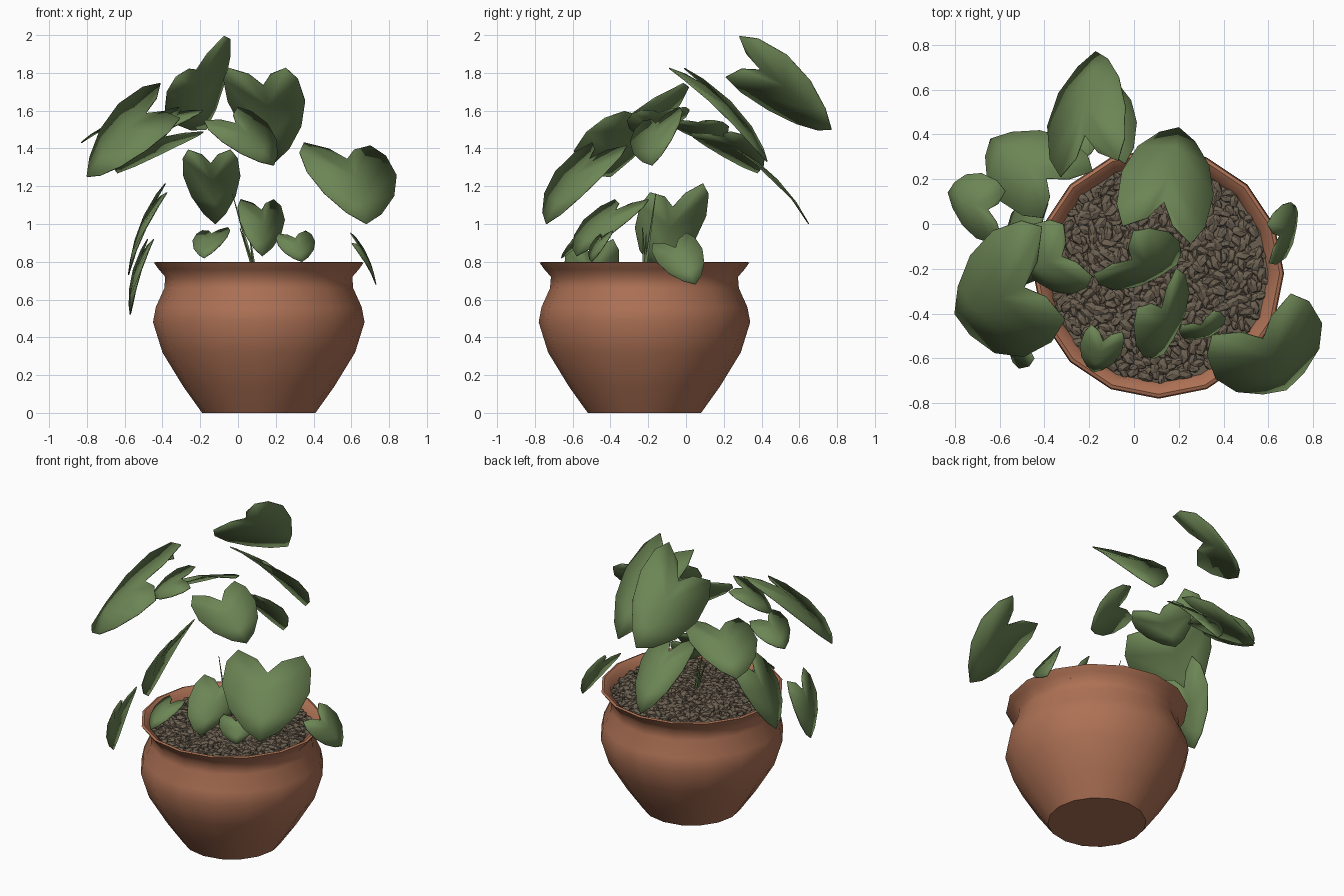
import bpy, bmesh, math, random
from mathutils import Vector, Matrix

if "Cube" in bpy.data.objects:
    bpy.data.objects.remove(bpy.data.objects["Cube"])

random.seed(4)
CX, CY = 0.11, -0.22          # pot axis


def material(name, rgb):
    m = bpy.data.materials.new(name)
    m.diffuse_color = (*rgb, 1)
    m.use_nodes = True
    m.node_tree.nodes["Principled BSDF"].inputs["Base Color"].default_value = m.diffuse_color
    return m


TERRACOTTA = material("terracotta", (0.42, 0.165, 0.09))
LEAF = material("leaf green", (0.15, 0.235, 0.09))
GRAVEL = material("gravel brown", (0.15, 0.118, 0.083))


def make_object(name, bm, mat, smooth=None):
    me = bpy.data.meshes.new(name)
    bm.to_mesh(me)
    bm.free()
    ob = bpy.data.objects.new(name, me)
    bpy.context.collection.objects.link(ob)
    me.materials.append(mat)
    if smooth:
        bpy.ops.object.select_all(action='DESELECT')
        ob.select_set(True)
        bpy.context.view_layer.objects.active = ob
        bpy.ops.object.shade_smooth_by_angle(angle=math.radians(smooth))
    return ob


def lathe(name, profile, sides, mat, cap_first=False, cap_last=False):
    bm = bmesh.new()
    rings = []
    for r, z in profile:
        rings.append([bm.verts.new((CX + r * math.cos(2 * math.pi * i / sides),
                                    CY + r * math.sin(2 * math.pi * i / sides), z))
                      for i in range(sides)])
    for a, b in zip(rings, rings[1:]):
        for i in range(sides):
            j = (i + 1) % sides
            bm.faces.new((a[i], a[j], b[j], b[i]))
    if cap_first:
        bm.faces.new(rings[0][::-1])
    if cap_last:
        bm.faces.new(rings[-1])
    return make_object(name, bm, mat, 50)


# Pot: bulging body, neck, flared lip and inner wall
lathe("pot", [(0.30, 0), (0.40, 0.14), (0.51, 0.32), (0.56, 0.48), (0.545, 0.56),
              (0.50, 0.66), (0.495, 0.72), (0.53, 0.76), (0.555, 0.795),
              (0.54, 0.80), (0.50, 0.775), (0.48, 0.70)], 16, TERRACOTTA, cap_first=True)

# Soil bed, slightly domed
lathe("soil", [(0.49, 0.735), (0.30, 0.755), (0.10, 0.77)], 16, GRAVEL, cap_last=True)

# Gravel stones scattered over the soil
bm = bmesh.new()
COUNT = 560
for k in range(COUNT):
    r = 0.475 * math.sqrt((k + 0.5) / COUNT)
    a = k * 2.39996 + random.uniform(-0.05, 0.05)
    size = random.uniform(0.020, 0.036)
    mat = (Matrix.Translation((CX + r * math.cos(a), CY + r * math.sin(a), 0.778 - 0.07 * r))
           @ Matrix.Rotation(random.uniform(0, 6.28), 4, 'Z')
           @ Matrix.Rotation(random.uniform(-0.6, 0.6), 4, 'X')
           @ Matrix.Diagonal((size * 1.25, size * 0.8, size * 0.6, 1)))
    bmesh.ops.create_icosphere(bm, subdivisions=1, radius=1, matrix=mat)
make_object("gravel", bm, GRAVEL)

# Half of a heart-shaped leaf: (across, along); first four points are the midrib
SHAPE = [(0, .2), (0, .45), (0, .75), (0, 1),
         (.3, .04), (.8, -.06), (1.04, .1), (1.08, .38), (.84, .66), (.42, .88)]
FACES = [(0, 4, 5, 1), (1, 5, 6), (1, 6, 7, 2), (2, 7, 8), (2, 8, 9, 3)]


def leaf(name, tip, left, right):
    t, l, r = Vector(tip), Vector(left), Vector(right)
    mid = (l + r) / 2
    across, along = (r - l) / 2, t - mid
    n = across.cross(along).normalized()
    if n.z < 0:                       # keep the upper side facing up
        across, n = -across, -n
    bm = bmesh.new()

    def point(u, v):
        bulge = 0.28 * v * (1 - v) * along.length - 0.05 * abs(u) * across.length
        return bm.verts.new(mid + across * u + along * v + n * bulge)

    rhs = [point(u, v) for u, v in SHAPE]
    lhs = rhs[:4] + [point(-u, v) for u, v in SHAPE[4:]]
    for f in FACES:
        bm.faces.new([rhs[i] for i in f])
        bm.faces.new([lhs[i] for i in reversed(f)])
    ob = make_object(name, bm, LEAF, 50)
    sol = ob.modifiers.new("thickness", 'SOLIDIFY')
    sol.thickness = 0.006
    sol.offset = 0


# Upper leaves: tip, left shoulder, right shoulder
UPPER = [
    ((0.68, -0.74, 1.00), (0.32, -0.55, 1.42), (0.76, -0.32, 1.40)),
    ((-0.80, -0.40, 1.25), (-0.46, 0.02, 1.76), (-0.33, -0.50, 1.53)),
    ((-0.17, 0.77, 1.50), (-0.37, 0.24, 1.74), (-0.05, 0.33, 2.01)),
    ((0.20, 0.43, 1.33), (-0.08, 0.04, 1.81), (0.30, -0.06, 1.81)),
    ((-0.64, 0.38, 1.27), (-0.46, 0.02, 1.48), (-0.18, 0.28, 1.49)),
    ((-0.12, 0.65, 1.00), (-0.29, 0.30, 1.38), (-0.01, 0.30, 1.38)),
    ((-0.83, 0.14, 1.43), (-0.61, -0.09, 1.55), (-0.59, 0.18, 1.55)),
    ((0.19, -0.18, 1.31), (-0.18, -0.26, 1.53), (0.04, -0.02, 1.62)),
    ((-0.50, -0.20, 1.45), (-0.35, 0.02, 1.62), (-0.19, -0.27, 1.60)),
]
# Lower leaves around the rim
LOWER = [
    ((0.13, -0.58, 0.83), (0.00, -0.42, 1.12), (0.22, -0.20, 1.12)),
    ((0.34, -0.50, 0.80), (0.20, -0.47, 0.94), (0.38, -0.39, 0.96)),
    ((0.73, 0.05, 0.68), (0.62, -0.19, 0.88), (0.61, 0.03, 0.95)),
    ((-0.18, -0.66, 0.82), (-0.21, -0.46, 0.96), (-0.04, -0.50, 0.98)),
    ((-0.57, -0.50, 0.52), (-0.50, -0.36, 0.90), (-0.46, -0.63, 0.90)),
    ((-0.58, -0.12, 0.73), (-0.41, 0.12, 1.20), (-0.40, -0.23, 1.14)),
]
for i, spec in enumerate(UPPER):
    leaf("upper_leaf_%d" % (i + 1), *spec)
for i, spec in enumerate(LOWER):
    leaf("lower_leaf_%d" % (i + 1), *spec)

# Thin sprouts rising from the soil
for i, (x, y, top) in enumerate([(-0.03, 0.02, 1.16), (0.01, -0.05, 0.98), (0.06, -0.03, 0.95)]):
    bm = bmesh.new()
    base, end = Vector((0.09, -0.22, 0.74)), Vector((x, y - 0.18, top))
    d = end - base
    bmesh.ops.create_cone(bm, segments=4, radius1=0.010, radius2=0.002, depth=d.length,
                          matrix=Matrix.Translation((base + end) / 2)
                          @ d.to_track_quat('Z', 'Y').to_matrix().to_4x4())
    make_object("sprout_%d" % (i + 1), bm, LEAF)
